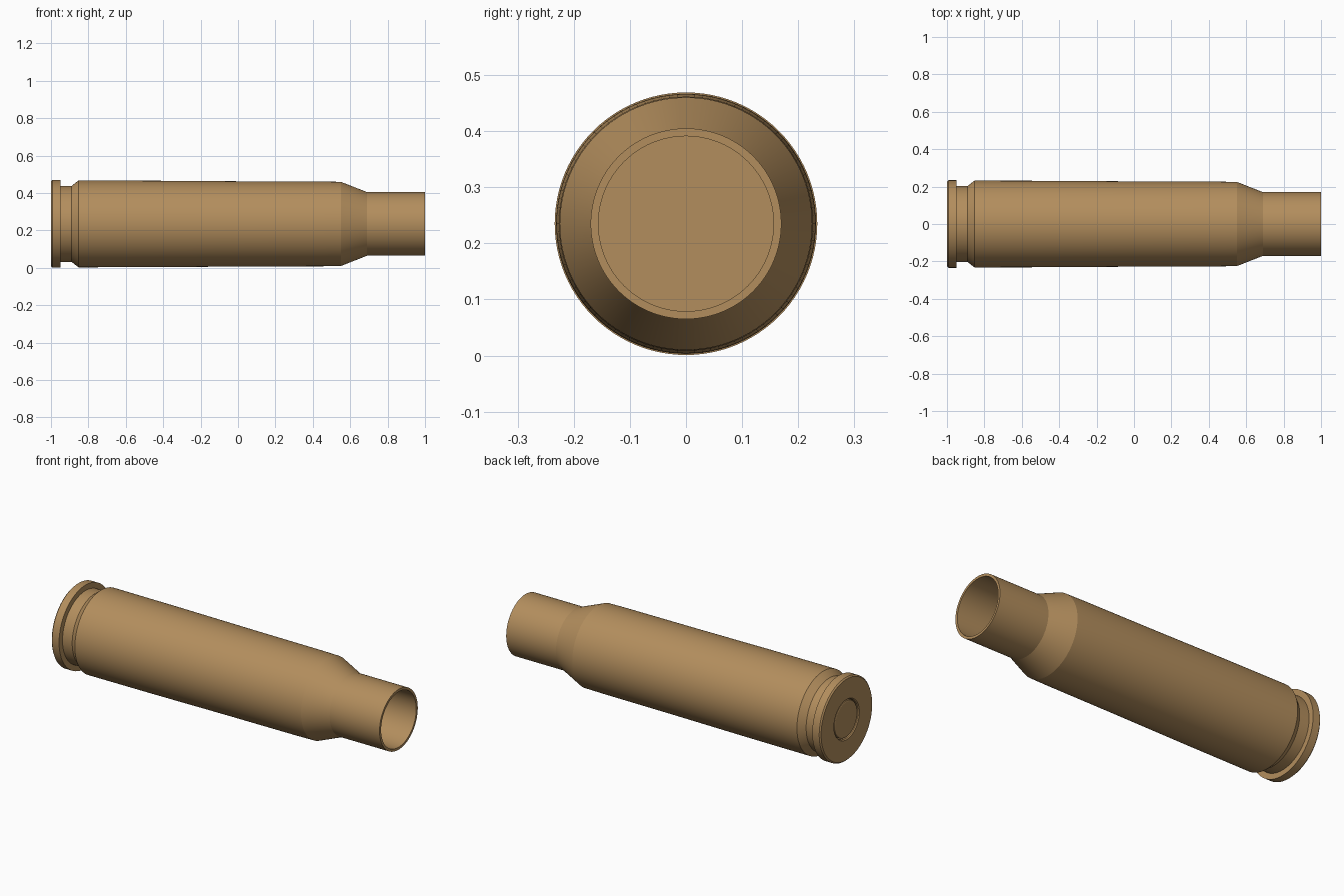
import bpy, bmesh, math
from mathutils import Vector

if "Cube" in bpy.data.objects:
    bpy.data.objects.remove(bpy.data.objects["Cube"])

AXIS_Z = 0.235
SIDES = 96

brass = bpy.data.materials.new("brass")
brass.diffuse_color = (0.45, 0.27, 0.11, 1)
brass.use_nodes = True
brass.node_tree.nodes["Principled BSDF"].inputs["Base Color"].default_value = brass.diffuse_color


def lathe(name, profile):
    """Spin an (x, radius) profile around the x axis."""
    bm = bmesh.new()
    verts = [bm.verts.new((x, 0, r)) for x, r in profile]
    edges = [bm.edges.new(pair) for pair in zip(verts, verts[1:])]
    bmesh.ops.spin(bm, geom=verts + edges, cent=(0, 0, 0), axis=(1, 0, 0),
                   angle=math.tau, steps=SIDES, use_merge=False)
    bmesh.ops.remove_doubles(bm, verts=bm.verts, dist=1e-5)
    bmesh.ops.recalc_face_normals(bm, faces=bm.faces)
    bmesh.ops.translate(bm, verts=bm.verts, vec=Vector((0, 0, AXIS_Z)))
    mesh = bpy.data.meshes.new(name)
    bm.to_mesh(mesh)
    bm.free()
    mesh.materials.append(brass)
    obj = bpy.data.objects.new(name, mesh)
    bpy.context.collection.objects.link(obj)
    bpy.ops.object.select_all(action='DESELECT')
    obj.select_set(True)
    bpy.context.view_layer.objects.active = obj
    bpy.ops.object.shade_smooth_by_angle(angle=math.radians(15))
    return obj


# Hollow case: base pocket, rim, groove, body, shoulder, neck, then the inside
lathe("case", [
    (-0.96, 0), (-0.96, 0.108), (-0.995, 0.108), (-1.0, 0.113),
    (-1.0, 0.227), (-0.993, 0.234), (-0.95, 0.234), (-0.95, 0.203),
    (-0.89, 0.203), (-0.853, 0.232), (-0.45, 0.231), (0.0, 0.228),
    (0.45, 0.2265), (0.55, 0.225), (0.69, 0.17), (1.0, 0.17),
    (1.0, 0.156), (0.685, 0.156), (0.545, 0.211), (-0.80, 0.211),
    (-0.83, 0.19), (-0.83, 0),
])

# Base cap set in the pocket, with a rounded edge
lathe("base_cap", [
    (-0.96, 0.104), (-0.988, 0.104), (-0.994, 0.101), (-0.996, 0.095),
    (-0.996, 0),
])
